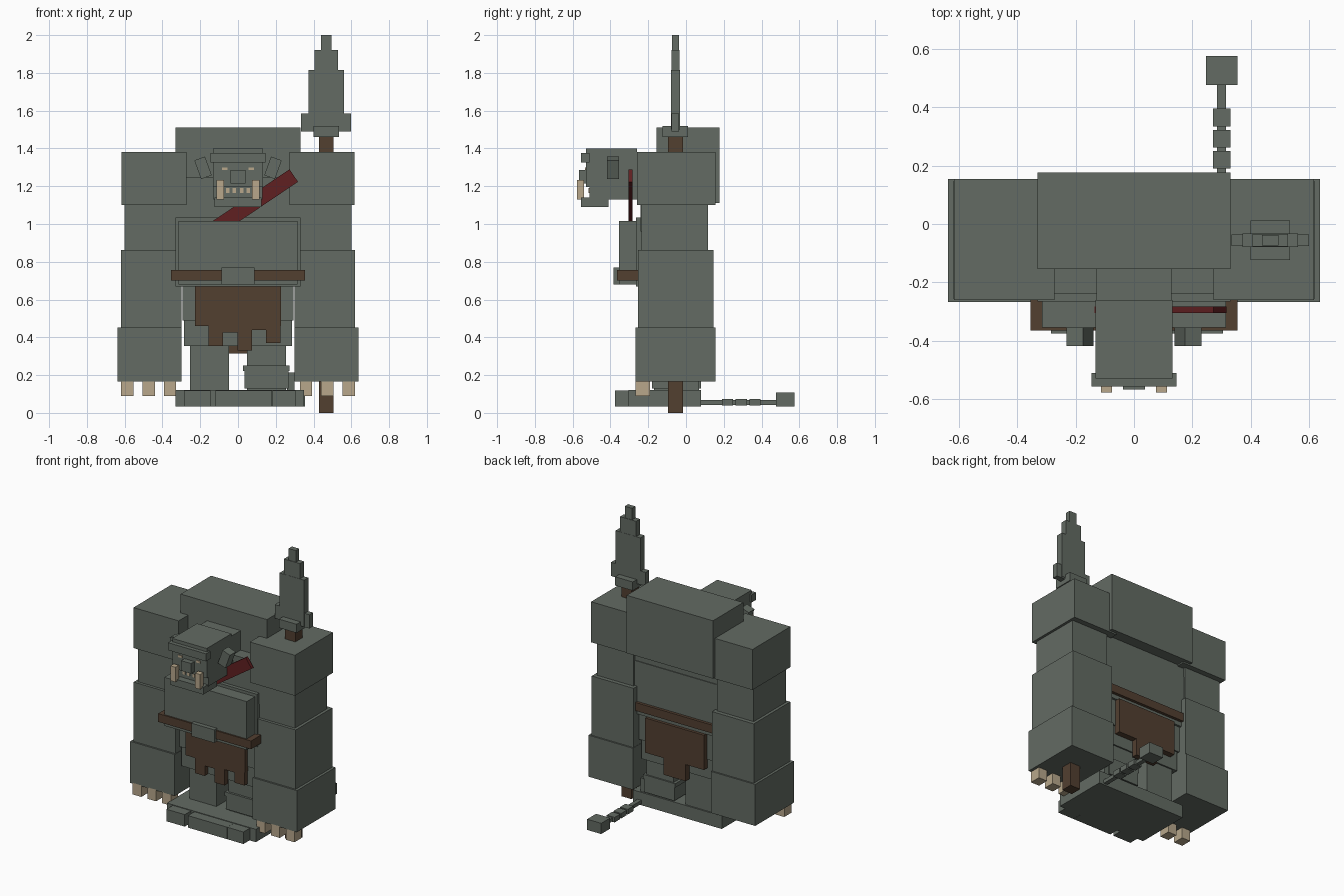
import bpy
from math import radians

cube = bpy.data.objects.get("Cube")
if cube:
    bpy.data.objects.remove(cube, do_unlink=True)


def material(name, red, green, blue):
    mat = bpy.data.materials.new(name)
    mat.use_nodes = True
    mat.diffuse_color = (red, green, blue, 1)
    shader = mat.node_tree.nodes["Principled BSDF"]
    shader.inputs["Base Color"].default_value = mat.diffuse_color
    return mat


hide = material("grey green", red=.125, green=.147, blue=.125)
leather = material("leather brown", red=.085, green=.05, blue=.03)
cloth_red = material("strap red", red=.115, green=.014, blue=.015)
bone = material("bone", red=.48, green=.39, blue=.26)


def box(name, width, front, back, bottom, top, x=0, mat=hide, tilt=0):
    """Box centred on x, tilted in degrees about the y axis."""
    centre = (x, (front + back) / 2, (bottom + top) / 2)
    bpy.ops.mesh.primitive_cube_add(size=1, location=centre)
    part = bpy.context.object
    part.name = name
    size = (width, back - front, top - bottom)
    for vertex in part.data.vertices:
        vertex.co = [c * s for c, s in zip(vertex.co, size)]
    part.rotation_euler.y = radians(tilt)
    part.data.materials.append(mat)


def pair(name, x, tilt=0, **shape):
    """The same box on the left and mirrored on the right."""
    box("left_" + name, x=x, tilt=tilt, **shape)
    box("right_" + name, x=-x, tilt=-tilt, **shape)


# Torso
box("hump", width=.66, front=-.155, back=.177, bottom=1.11, top=1.51)
box("upper_torso", width=.7, front=-.24, back=.1, bottom=.96, top=1.245)
box("chest", width=.66, front=-.265, back=.105, bottom=.67, top=1.035)
box("belly_plate", width=.63, front=-.355, back=-.25, bottom=.68, top=1.015)
box("pelvis", width=.59, front=-.22, back=.09, bottom=.49, top=.68)
box("lower_pelvis", width=.57, front=-.21, back=.08, bottom=.355, top=.5)

# Belt and loincloth
box("belt", width=.71, front=-.365, back=.125, bottom=.7, top=.757, mat=leather)
box("buckle", width=.176, front=-.385, back=-.35, bottom=.68, top=.77)
front_cloth = dict(front=-.25, back=-.215, mat=leather)
back_cloth = dict(front=.085, back=.125, mat=leather)
box("front_cloth", width=.455, bottom=.46, top=.67, **front_cloth)
box("back_cloth", width=.45, bottom=.43, top=.67, **back_cloth)
box("back_cloth_tab", width=.17, bottom=.315, top=.44, **back_cloth)
tab_width = .076
for column, bottom in zip(range(-2, 3), (.355, .425, .33, .44, .37)):
    box("front_cloth_tab", x=.035 + column * tab_width, width=tab_width,
        bottom=bottom, top=.47, **front_cloth)

# Arms, hands and claws
pair("shoulder", x=.445, width=.345, front=-.26, back=.155, bottom=1.1, top=1.38)
pair("upper_arm", x=.46, width=.28, front=-.235, back=.117, bottom=.85, top=1.11)
pair("forearm", x=.46, width=.32, front=-.255, back=.145, bottom=.44, top=.862)
pair("hand", x=.468, width=.34, front=-.267, back=.155, bottom=.165, top=.452)
for finger in (-1, 0, 1):
    pair("claw", x=.473 + finger * .113, width=.066, front=-.267, back=-.19,
         bottom=.09, top=.17, mat=bone)

# Legs and feet
pair("leg", x=.15, width=.207, front=-.17, back=.07, bottom=.11, top=.41)
box("ankle_guard", x=.15, width=.233, front=-.18, back=.08, bottom=.13, top=.225)
box("shackle", x=.15, width=.245, front=-.185, back=.08, bottom=.222, top=.25)
box("foot_slab", x=.01, width=.68, front=-.305, back=.08, bottom=.033, top=.122)
toe = dict(front=-.375, back=-.3, bottom=.035, top=.118)
box("right_toe", x=-.215, width=.14, **toe)
box("middle_toe", x=.03, width=.3, **toe)
box("left_toe", x=.243, width=.123, **toe)

# Chain with a weight at its end
chain_x = .3
box("chain_anchor", x=.28, width=.04, front=-.03, back=.07, bottom=.12, top=.215)
box("chain_core", x=chain_x, width=.03, front=.07, back=.48, bottom=.043, top=.067)
for link in range(3):
    start = .19 + link * .0725
    box("chain_link", x=chain_x, width=.06, front=start, back=start + .06,
        bottom=.038, top=.073)
box("weight", x=chain_x, width=.108, front=.477, back=.575, bottom=.033, top=.107)

# Head and face
box("neck", width=.256, front=-.27, back=-.14, bottom=1.14, top=1.38)
box("head", width=.264, front=-.53, back=-.26, bottom=1.195, top=1.4)
box("mouth_inside", width=.26, front=-.51, back=-.26, bottom=1.13, top=1.2)
box("jaw", width=.25, front=-.557, back=-.41, bottom=1.09, top=1.14)
box("brow", width=.29, front=-.557, back=-.51, bottom=1.325, top=1.377)
box("nose", width=.077, front=-.567, back=-.525, bottom=1.215, top=1.285)
pair("tusk", x=.094, width=.038, front=-.577, back=-.54,
     bottom=1.13, top=1.233, mat=bone)
pair("ear", x=.185, width=.06, front=-.418, back=-.355,
     bottom=1.245, top=1.35, tilt=20)
pair("eye", x=.07, width=.03, front=-.535, back=-.528,
     bottom=1.285, top=1.3, mat=bone)
for inset in (.02, .055):
    pair("tooth", x=inset, width=.018, front=-.515, back=-.508,
         bottom=1.165, top=1.19, mat=bone)

# Diagonal strap tucked behind the belly plate
box("strap", x=.063, width=.56, front=-.305, back=-.283,
    bottom=1.06, top=1.14, mat=cloth_red, tilt=-34)

# Stepped weapon through the left arm
weapon_x, weapon_y = .467, -.056


def weapon_part(name, width, depth, bottom, top, mat=hide):
    box(name, x=weapon_x, width=width, front=weapon_y - depth / 2,
        back=weapon_y + depth / 2, bottom=bottom, top=top, mat=mat)


weapon_part("weapon_shaft", width=.078, depth=.08, bottom=0, top=1.47, mat=leather)
weapon_part("weapon_guard", width=.135, depth=.135, bottom=1.46, top=1.52)
weapon_part("blade_base", width=.265, depth=.04, bottom=1.49, top=1.585)
weapon_part("blade_body", width=.19, depth=.046, bottom=1.5, top=1.815)
weapon_part("blade_upper", width=.123, depth=.043, bottom=1.8, top=1.92)
weapon_part("blade_tip", width=.055, depth=.036, bottom=1.9, top=2)
